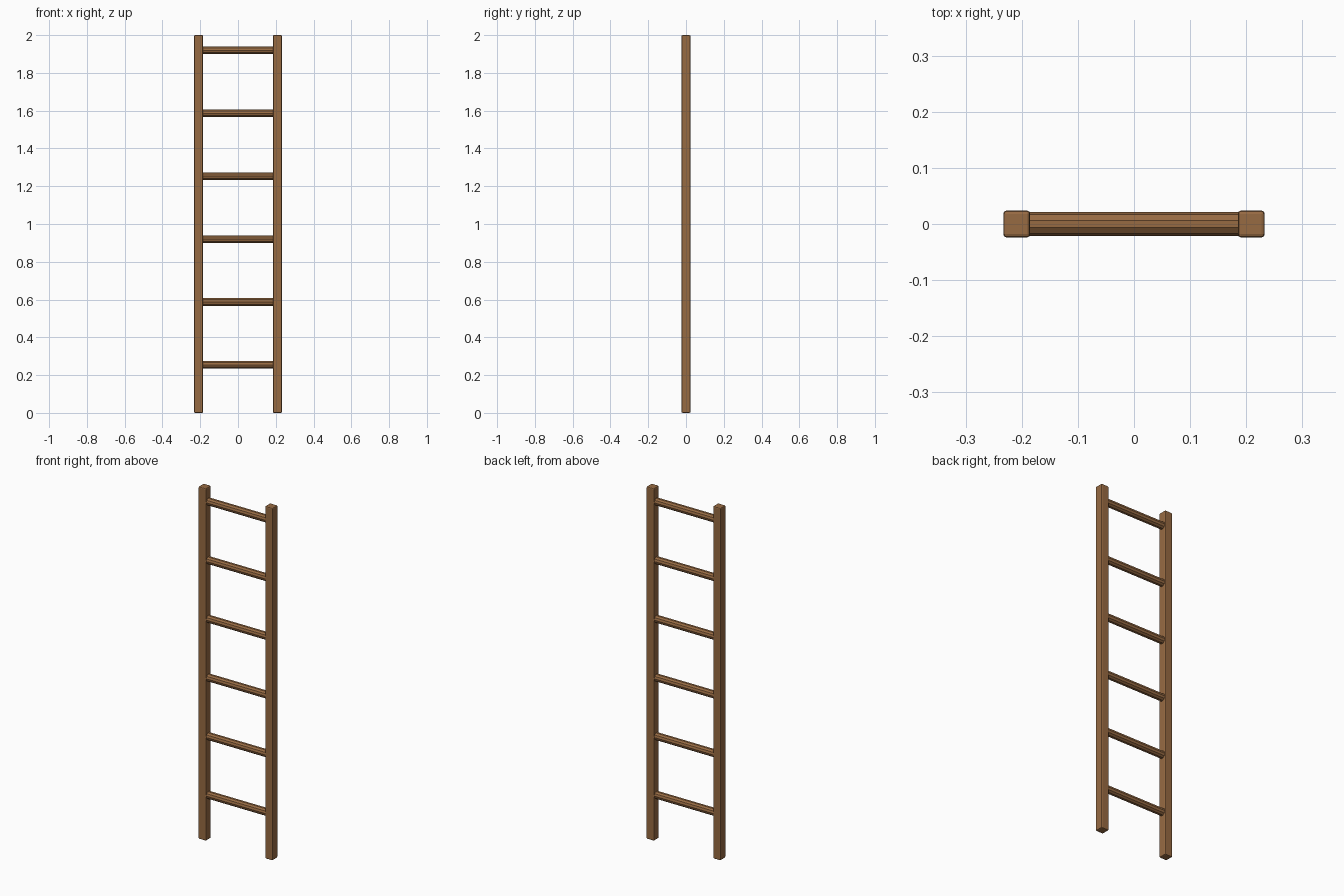
import bpy
import math

cube = bpy.data.objects.get("Cube")
if cube:
    bpy.data.objects.remove(cube, do_unlink=True)

HEIGHT = 2.0
RAIL_WIDTH = 0.048
RAIL_X = 0.209
RUNG_RADIUS = 0.021
RUNG_COUNT = 6
FIRST_RUNG = 0.254
RUNG_STEP = 0.333

wood = bpy.data.materials.new("brown_wood")
wood.use_nodes = True
colour = (0.31, 0.145, 0.055, 1)
wood.diffuse_color = colour
shader = wood.node_tree.nodes["Principled BSDF"]
shader.inputs["Base Color"].default_value = colour
shader.inputs["Roughness"].default_value = 0.8


def finish(name):
    obj = bpy.context.object
    obj.name = name
    obj.data.materials.append(wood)
    return obj


# Square side rails with softened edges
for side, x in (("left", RAIL_X), ("right", -RAIL_X)):
    bpy.ops.mesh.primitive_cube_add(size=1, location=(x, 0, HEIGHT / 2))
    rail = finish(side + "_rail")
    rail.scale = (RAIL_WIDTH, RAIL_WIDTH, HEIGHT)
    bpy.ops.object.transform_apply(location=False, rotation=False, scale=True)
    bevel = rail.modifiers.new("edge_bevel", "BEVEL")
    bevel.width = 0.006
    bevel.segments = 2

# Faceted round rungs, let into the rails
for i in range(RUNG_COUNT):
    bpy.ops.mesh.primitive_cylinder_add(
        vertices=10, radius=RUNG_RADIUS, depth=2 * RAIL_X,
        location=(0, 0, FIRST_RUNG + i * RUNG_STEP),
        rotation=(0, math.pi / 2, 0))
    finish(f"rung_{i + 1}")
